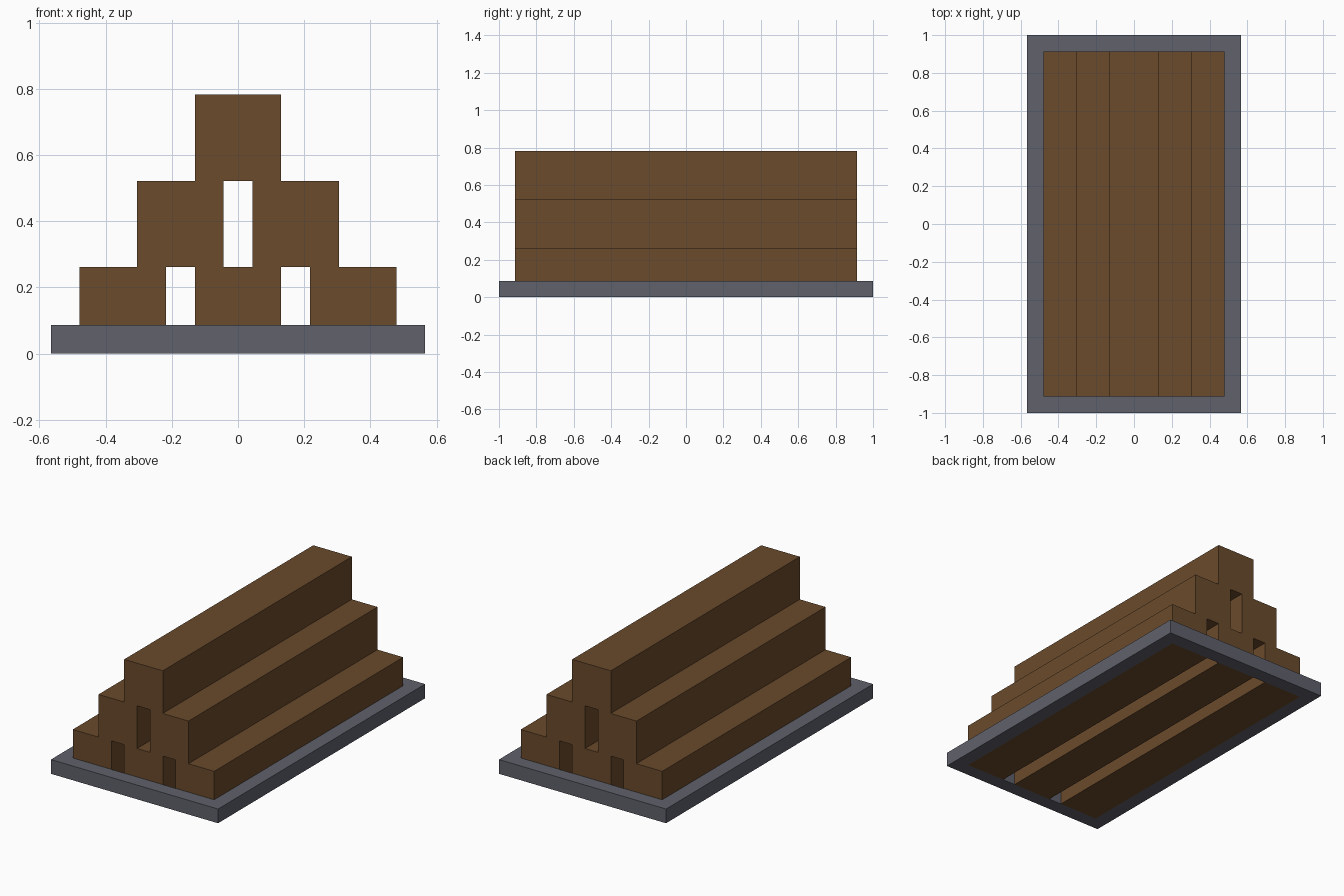
import bpy, bmesh
from math import pi

if "Cube" in bpy.data.objects:
    bpy.data.objects.remove(bpy.data.objects["Cube"])

U = 2 / 23  # one grid step of the model


def material(name, rgb):
    m = bpy.data.materials.new(name)
    m.diffuse_color = (*rgb, 1)
    m.use_nodes = True
    m.node_tree.nodes["Principled BSDF"].inputs["Base Color"].default_value = m.diffuse_color
    return m


def rect(w, h):
    return [(-w, -h), (w, -h), (w, h), (-w, h)]


def extruded(name, loops, half_depth, mat, location=(0, 0, 0), rotation=(0, 0, 0)):
    """Fill closed outlines (inner ones become holes) and extrude both ways."""
    cu = bpy.data.curves.new(name, 'CURVE')
    cu.dimensions, cu.fill_mode, cu.extrude = '2D', 'BOTH', half_depth * U
    for pts in loops:
        s = cu.splines.new('POLY')
        s.points.add(len(pts) - 1)
        for p, (x, y) in zip(s.points, pts):
            p.co = (x * U, y * U, 0, 1)
        s.use_cyclic_u, s.use_smooth = True, False
    ob = bpy.data.objects.new(name, cu)
    bpy.context.collection.objects.link(ob)
    ob.location, ob.rotation_euler = [c * U for c in location], rotation
    bpy.ops.object.select_all(action='DESELECT')
    bpy.context.view_layer.objects.active = ob
    ob.select_set(True)
    bpy.ops.object.convert(target='MESH')
    ob = bpy.context.object
    # weld caps to sides and face everything outwards
    bm = bmesh.new()
    bm.from_mesh(ob.data)
    bmesh.ops.remove_doubles(bm, verts=bm.verts, dist=1e-5)
    bmesh.ops.recalc_face_normals(bm, faces=bm.faces)
    for f in bm.faces:
        f.smooth = False
        f.material_index = 0
    bm.to_mesh(ob.data)
    bm.free()
    ob.data.materials.clear()
    ob.data.materials.append(mat)
    return ob


wood = material("brown wood", (0.144, 0.069, 0.025))
stone = material("grey stone", (0.115, 0.119, 0.147))

# Open stone frame around the foot of the stack
extruded("stone_frame", [rect(6.5, 11.5), rect(5.5, 10.5)], 0.5, stone, (0, 0, 0.5))

# Stepped log stack: right half of the outline, mirrored, plus the upper gap
half = [(1.5, 0), (1.5, 3), (2.5, 3), (2.5, 0), (5.5, 0), (5.5, 3),
        (3.5, 3), (3.5, 6), (1.5, 6), (1.5, 9)]
outline = half + [(-x, z) for x, z in reversed(half)]
upper_gap = [(-0.5, 3), (0.5, 3), (0.5, 6), (-0.5, 6)]
extruded("log_stack", [outline, upper_gap], 10.5, wood, rotation=(pi / 2, 0, 0))
